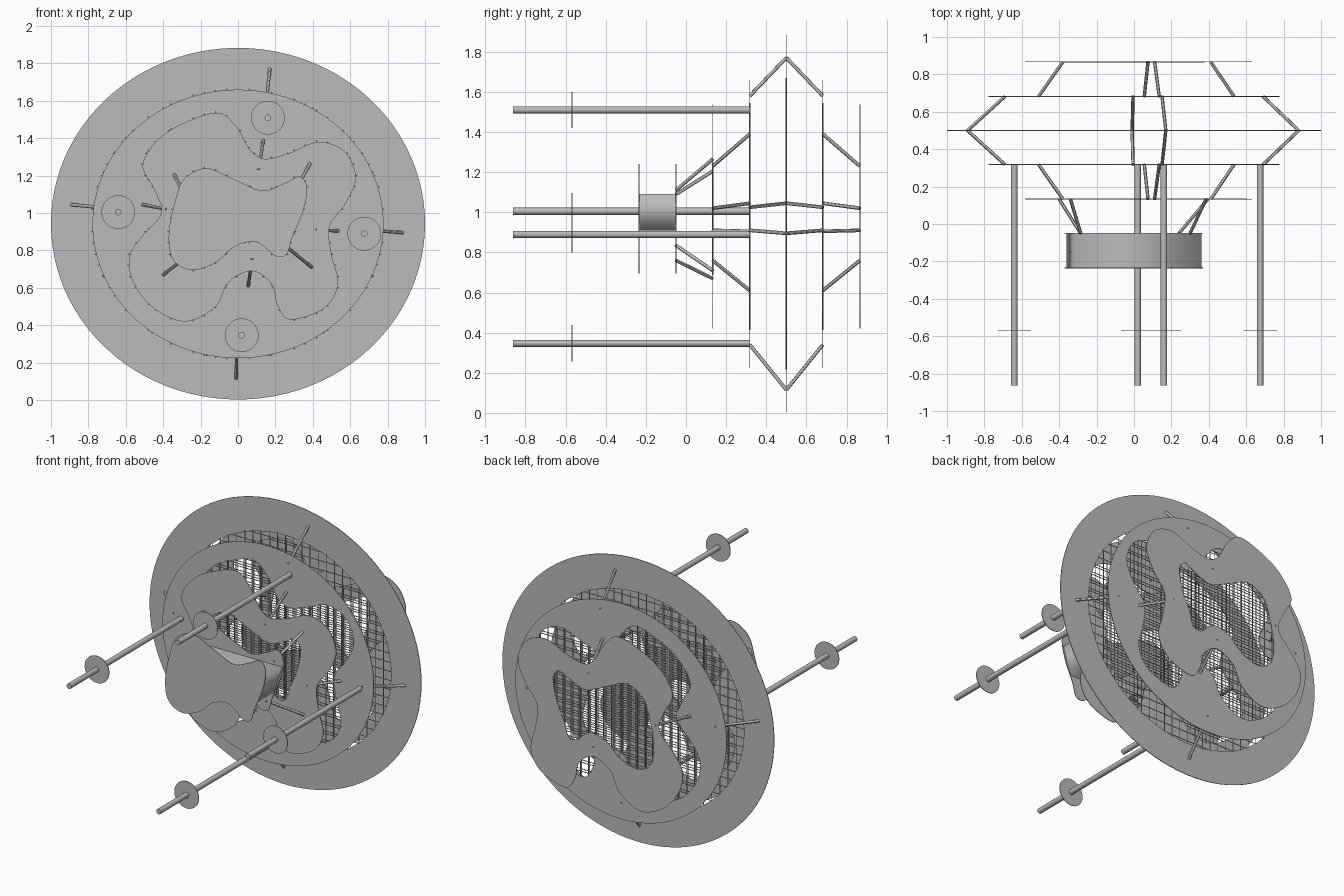
import bpy, bmesh, math
from mathutils import Vector

cube = bpy.data.objects.get("Cube")
if cube:
    bpy.data.objects.remove(cube)

grey = bpy.data.materials.new("plain_grey")
grey.use_nodes = True
GREY = (0.5, 0.5, 0.5, 1)
grey.diffuse_color = GREY
grey.node_tree.nodes["Principled BSDF"].inputs["Base Color"].default_value = GREY


def add_object(name, data):
    obj = bpy.data.objects.new(name, data)
    bpy.context.collection.objects.link(obj)
    if not data.materials:
        data.materials.append(grey)
    return obj


def smooth_loop(points, steps=8):
    """Closed Catmull-Rom loop through the given points."""
    pts = [Vector(p) for p in points]
    n, loop = len(pts), []
    for i in range(n):
        a, b, c, d = (pts[(i + k) % n] for k in (-1, 0, 1, 2))
        for s in range(steps):
            t = s / steps
            loop.append(0.5 * (2 * b + (c - a) * t + (2 * a - 5 * b + 4 * c - d) * t ** 2
                               + (3 * b - a - 3 * c + d) * t ** 3))
    return loop


def ellipse(a, b, cz, n=96):
    turns = [math.tau * i / n for i in range(n)]
    return [Vector((a * math.cos(t), cz + b * math.sin(t))) for t in turns]


def plate(name, y, loops, half=0.002):
    """Thin upright sheet; a second loop becomes a hole."""
    curve = bpy.data.curves.new(name, 'CURVE')
    curve.dimensions = '2D'
    curve.fill_mode = 'BOTH'
    curve.extrude = half
    for loop in loops:
        spline = curve.splines.new('POLY')
        spline.points.add(len(loop) - 1)
        for p, co in zip(spline.points, loop):
            p.co = (co.x, co.y, 0, 1)
        spline.use_cyclic_u = True
    helper = add_object(name + "_curve", curve)
    graph = bpy.context.evaluated_depsgraph_get()
    mesh = bpy.data.meshes.new_from_object(helper.evaluated_get(graph))
    bpy.data.objects.remove(helper)
    obj = add_object(name, mesh)
    obj.location.y = y
    obj.rotation_euler.x = math.pi / 2
    return obj


def rods(name, paths, radius, sides=12):
    """Straight round bars through each path of points."""
    bm = bmesh.new()
    for path in paths:
        for start, end in zip(path, path[1:]):
            a, b = Vector(start), Vector(end)
            turn = (b - a).to_track_quat('Z', 'Y').to_matrix().to_4x4()
            turn.translation = (a + b) / 2
            bmesh.ops.create_cone(bm, cap_ends=True, segments=sides, radius1=radius,
                                  radius2=radius, depth=(b - a).length, matrix=turn)
    mesh = bpy.data.meshes.new(name)
    bm.to_mesh(mesh)
    bm.free()
    obj = add_object(name, mesh)
    if sides > 4:
        bpy.ops.object.select_all(action='DESELECT')
        obj.select_set(True)
        bpy.context.view_layer.objects.active = obj
        bpy.ops.object.shade_smooth_by_angle()
    return obj


def wire_grid(name, y, loop, gap=0.06, lap=0.008):
    """Crossed wires cut to the inside of a loop."""
    paths = []
    for axis in (0, 1):
        low = min(p[axis] for p in loop)
        high = max(p[axis] for p in loop)
        at = math.ceil(low / gap) * gap + 0.0003
        while at < high:
            cuts = []
            for p, q in zip(loop, loop[1:] + loop[:1]):
                if (p[axis] < at) != (q[axis] < at):
                    f = (at - p[axis]) / (q[axis] - p[axis])
                    cuts.append(p[1 - axis] + f * (q[1 - axis] - p[1 - axis]))
            cuts.sort()
            for s, e in zip(cuts[::2], cuts[1::2]):
                s, e = s - lap, e + lap
                paths.append([(at, y, s), (at, y, e)] if axis == 0
                             else [(s, y, at), (e, y, at)])
            at += gap
    rods(name, paths, 0.003, 4)


# Outlines of the nested plates, as x and z
rim = ellipse(1.0, 0.94, 0.943)
oval = ellipse(0.778, 0.718, 0.942)
clover = smooth_loop([
    (-.1, 1.535), (0, 1.45), (.06, 1.345), (.14, 1.29), (.27, 1.32), (.43, 1.38),
    (.57, 1.33), (.63, 1.19), (.575, 1.05), (.49, .93), (.5, .78), (.535, .62),
    (.46, .49), (.28, .43), (.21, .51), (.18, .62), (.075, .69), (-.05, .63),
    (-.12, .5), (-.28, .42), (-.45, .49), (-.56, .63), (-.58, .77), (-.51, .88),
    (-.41, 1), (-.45, 1.13), (-.51, 1.26), (-.42, 1.4), (-.27, 1.49)])
core = smooth_loop([
    (-.17, 1.24), (-.02, 1.18), (.13, 1.12), (.25, 1.16), (.33, 1.195), (.37, 1.13),
    (.345, 1), (.29, .87), (.26, .78), (.2, .77), (.1, .845), (-.02, .82),
    (-.12, .735), (-.25, .695), (-.35, .755), (-.37, .89), (-.34, 1.05), (-.29, 1.18)])

# Plate positions along y
MID, CORE_FRONT, CORE_BACK = 0.5, -0.235, -0.05
OVAL, CLOVER = (0.318, 0.682), (0.133, 0.867)

# Ring plates with wire grids in their openings
plate("rim_ring", MID, [rim, oval])
wire_grid("rim_grid", MID, oval)
for side, y_oval, y_clover in zip(("front", "back"), OVAL, CLOVER):
    plate(side + "_oval_ring", y_oval, [oval, clover])
    wire_grid(side + "_oval_grid", y_oval, clover)
    plate(side + "_clover_ring", y_clover, [clover, core])
    wire_grid(side + "_clover_grid", y_clover, core)

# Core: two solid plates with a block between them
plate("core_front_plate", CORE_FRONT, [core])
plate("core_back_plate", CORE_BACK, [core])
block = [Vector(p) for p in ((-.315, 1.09), (.36, 1.09), (.305, .91), (-.36, .91))]
plate("core_block", (CORE_FRONT + CORE_BACK) / 2, [block], (CORE_BACK - CORE_FRONT) / 2)

# Outer struts bend over the rim, inner struts mirror front to back
outer = [((.15, 1.58), (.17, 1.77)), ((-.69, 1.025), (-.89, 1.045)),
         ((.69, .91), (.88, .895)), ((-.005, .34), (-.01, .115))]
inner = [((.11, 1.23), (.135, 1.39)), ((-.38, 1.02), (-.51, 1.045)),
         ((.41, .91), (.535, .905)), ((.075, .76), (.055, .61))]
nose = [((-.285, 1.09), (-.34, 1.205)), ((.3, 1.11), (.385, 1.265)),
        ((.24, .835), (.395, .71)), ((-.285, .76), (-.4, .67))]


def at_depth(point, y):
    return (point[0], y, point[1])


rods("outer_struts", [[at_depth(a, OVAL[0]), at_depth(b, MID), at_depth(a, OVAL[1])]
                      for a, b in outer], 0.009)
for side, y_oval, y_clover in zip(("front", "back"), OVAL, CLOVER):
    rods(side + "_inner_struts", [[at_depth(a, y_clover), at_depth(b, y_oval)]
                                  for a, b in inner], 0.009)
rods("nose_struts", [[at_depth(a, CORE_BACK), at_depth(b, CLOVER[0])] for a, b in nose], 0.009)

# Long forward rods, each with a thin disc
spots = {"top": (.16, 1.51), "right": (-.64, 1.005), "left": (.675, .89), "bottom": (.02, .347)}
for side, p in spots.items():
    rods(side + "_rod", [[at_depth(p, -0.863), at_depth(p, OVAL[0])]], 0.0175, 20)
    rods(side + "_disc", [[at_depth(p, -0.57), at_depth(p, -0.566)]], 0.09, 40)
